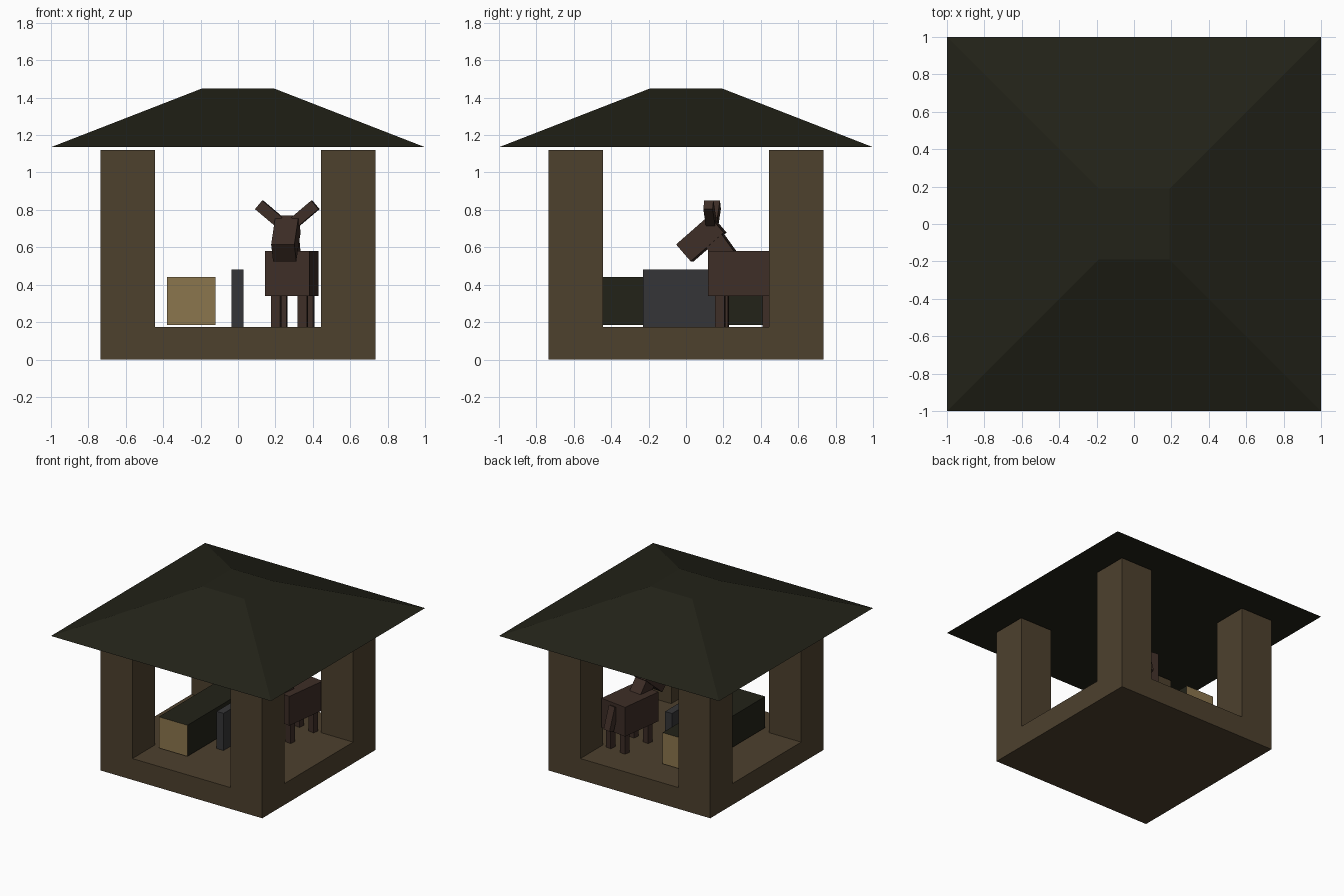
import bpy, bmesh
from math import radians
from mathutils import Matrix, Vector

if "Cube" in bpy.data.objects:
    bpy.data.objects.remove(bpy.data.objects["Cube"])


def material(name, *rgb):
    m = bpy.data.materials.new(name)
    m.diffuse_color = (*rgb, 1)
    m.use_nodes = True
    m.node_tree.nodes["Principled BSDF"].inputs["Base Color"].default_value = m.diffuse_color
    return m


WOOD = material("wood", 0.075, 0.052, 0.027)
ROOF = material("dark_thatch", 0.016, 0.016, 0.009)
HAY = material("straw", 0.26, 0.18, 0.075)
GREY = material("slate", 0.036, 0.036, 0.038)
HIDE = material("hide", 0.048, 0.027, 0.020)


def box(name, center, size, mat, rot=(0, 0, 0), parent=Matrix()):
    me = bpy.data.meshes.new(name)
    bm = bmesh.new()
    bmesh.ops.create_cube(bm, size=1, matrix=Matrix.Diagonal((*size, 1)))
    bm.to_mesh(me)
    bm.free()
    me.materials.append(mat)
    ob = bpy.data.objects.new(name, me)
    bpy.context.collection.objects.link(ob)
    turn = Matrix.Rotation(radians(rot[1]), 4, 'Y') @ Matrix.Rotation(radians(rot[0]), 4, 'X')
    ob.matrix_world = parent @ Matrix.Translation(Vector(center)) @ turn
    return ob


# Base slab and four corner pillars
box("base", (0, 0, 0.0875), (1.47, 1.47, 0.175), WOOD)
for sx in (-1, 1):
    for sy in (-1, 1):
        box("pillar", (sx * 0.59, sy * 0.59, 0.6475), (0.29, 0.29, 0.945), WOOD)

# Hipped roof with a flat top
roof = box("roof", (0, 0, 1.2925), (2, 2, 0.315), ROOF)
for v in roof.data.vertices:
    if v.co.z > 0:
        v.co.x *= 0.19
        v.co.y *= 0.19

# Long trough with straw-coloured ends
trough = box("trough", (-0.25, -0.005, 0.312), (0.26, 0.96, 0.256), ROOF)
trough.data.materials.append(HAY)
for p in trough.data.polygons:
    if abs(p.normal.y) > 0.9:
        p.material_index = 1

# Low divider
box("divider", (-0.002, 0, 0.3275), (0.063, 0.46, 0.305), GREY)

# Animal, turned slightly to its right
yaw = Matrix.Translation((0.287, 0.318, 0)) @ Matrix.Rotation(radians(-7.5), 4, 'Z')


def part(name, center, size, rot=(0, 0, 0)):
    return box(name, center, size, HIDE, rot, yaw)


part("body", (0, 0, 0.46), (0.24, 0.37, 0.24))
part("neck", (0, -0.15, 0.615), (0.11, 0.11, 0.2), (36, 0, 0))
part("head", (0, -0.238, 0.647), (0.125, 0.235, 0.12), (41, 0, 0))
part("tail", (0, 0.205, 0.46), (0.06, 0.05, 0.19), (18, 0, 0))
for s in (-1, 1):
    part("ear", (s * 0.098, -0.18, 0.782), (0.06, 0.05, 0.14), (0, s * 50, 0))
    for y in (-0.125, 0.13):
        part("leg", (s * 0.072 + 0.005, y, 0.26), (0.05, 0.05, 0.17))
